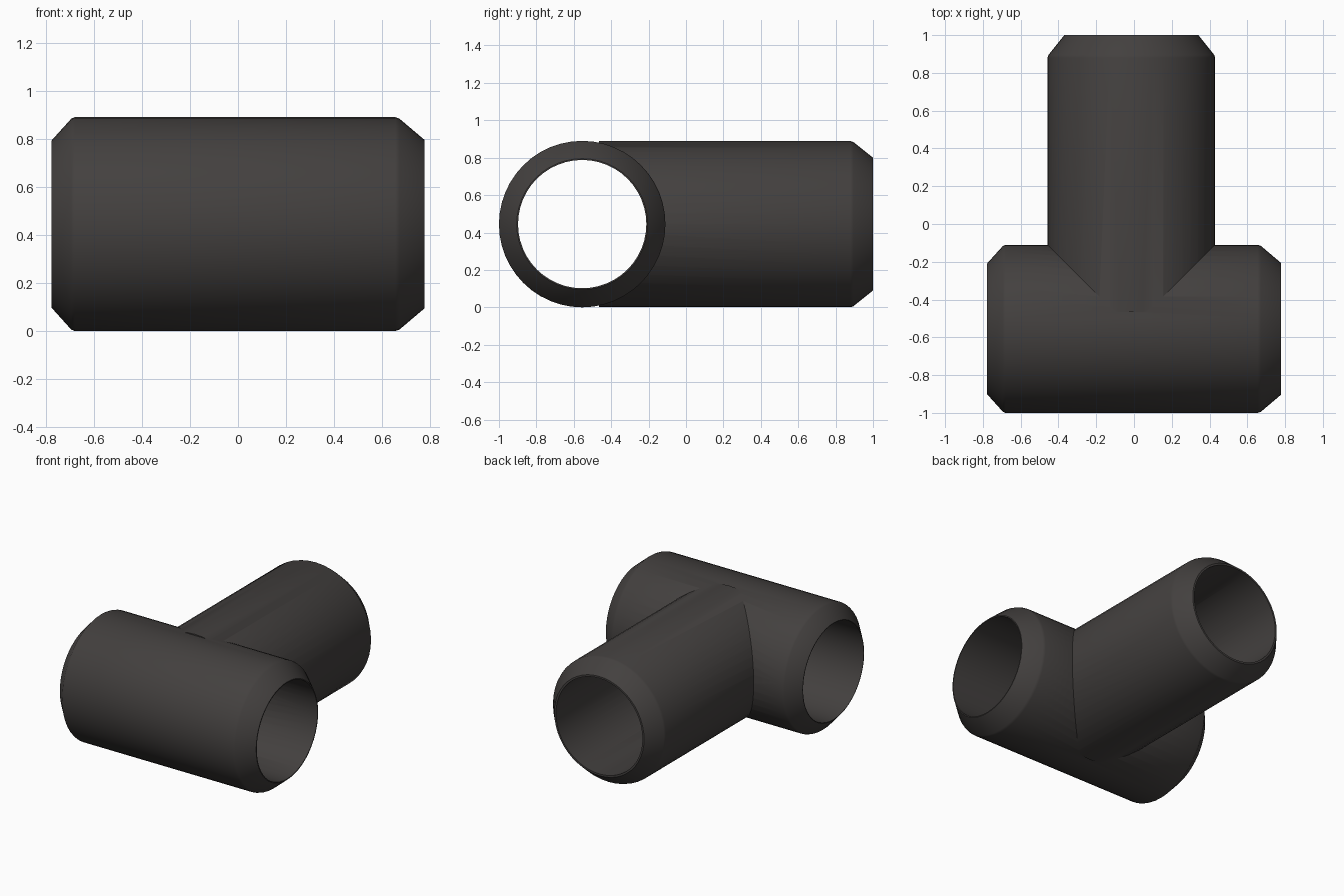
import bpy, bmesh, math
from mathutils import Matrix

if "Cube" in bpy.data.objects:
    bpy.data.objects.remove(bpy.data.objects["Cube"])

SIDES = 48
dark = bpy.data.materials.new("dark_grey")
dark.diffuse_color = (0.056, 0.051, 0.049, 1)
dark.use_nodes = True
dark.node_tree.nodes["Principled BSDF"].inputs["Base Color"].default_value = dark.diffuse_color


def turned_part(name, profile, matrix):
    """Closed round bar from (radius, distance along axis) rings."""
    bm = bmesh.new()
    rings = []
    for r, d in profile:
        rings.append([bm.verts.new((r * math.cos(2 * math.pi * i / SIDES),
                                    r * math.sin(2 * math.pi * i / SIDES), d))
                      for i in range(SIDES)])
    for a, b in zip(rings, rings[1:]):
        for i in range(SIDES):
            j = (i + 1) % SIDES
            bm.faces.new((a[i], a[j], b[j], b[i]))
    bm.faces.new(rings[0][::-1])
    bm.faces.new(rings[-1])
    bm.transform(matrix)
    bmesh.ops.recalc_face_normals(bm, faces=bm.faces)
    mesh = bpy.data.meshes.new(name)
    bm.to_mesh(mesh)
    bm.free()
    mesh.materials.append(dark)
    obj = bpy.data.objects.new(name, mesh)
    bpy.context.collection.objects.link(obj)
    return obj


def combine(target, other, operation):
    """Apply a boolean and remove the helper."""
    mod = target.modifiers.new(operation.lower(), 'BOOLEAN')
    mod.operation = operation
    mod.solver = 'EXACT'
    mod.object = other
    bpy.context.view_layer.objects.active = target
    bpy.ops.object.modifier_apply(modifier=mod.name)
    bpy.data.objects.remove(other)


along_x = Matrix.Translation((0, -0.555, 0.445)) @ Matrix.Rotation(math.pi / 2, 4, 'Y')
along_y = Matrix.Translation((-0.014, 0, 0.445)) @ Matrix.Rotation(-math.pi / 2, 4, 'X')

# Cross bar along x, chamfered at both ends with slightly eased corners
tee = turned_part("tee_fitting",
                  [(0.347, -0.777), (0.439, -0.694), (0.445, -0.68),
                   (0.445, 0.655), (0.439, 0.672), (0.35, 0.777)], along_x)

# Branch along +y, chamfered at its free end
branch = turned_part("branch_bar",
                     [(0.444, -0.465), (0.444, 0.88), (0.439, 0.895), (0.355, 1.0)], along_y)
combine(tee, branch, 'UNION')

# Straight bores through the cross bar and into the branch
combine(tee, turned_part("cross_bore", [(0.343, -1), (0.343, 1)], along_x), 'DIFFERENCE')
combine(tee, turned_part("branch_bore", [(0.342, -0.5), (0.342, 1.2)], along_y), 'DIFFERENCE')

bpy.context.view_layer.objects.active = tee
tee.select_set(True)
bpy.ops.object.shade_smooth_by_angle(angle=math.radians(30))
